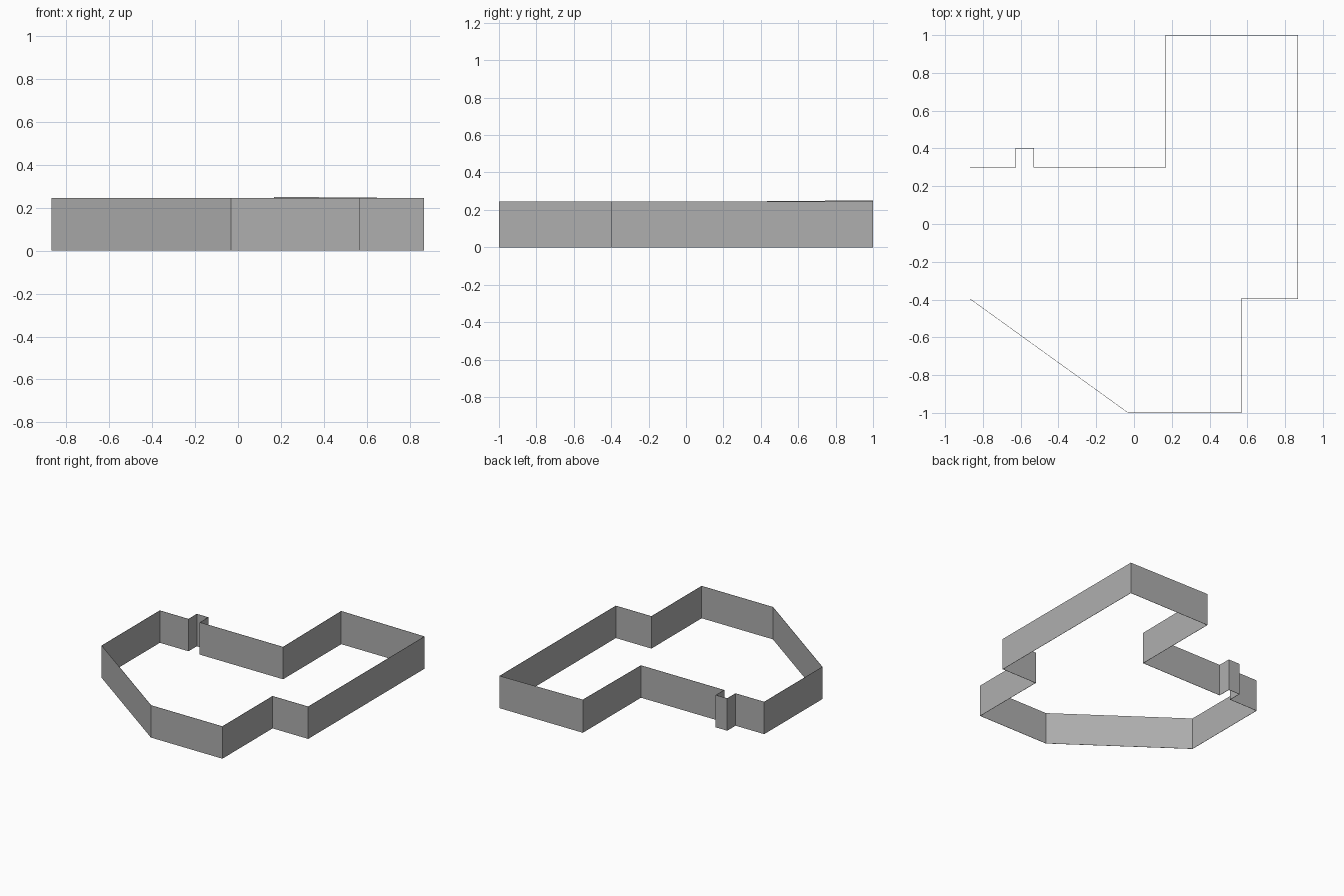
import bpy
import bmesh

if "Cube" in bpy.data.objects:
    bpy.data.objects.remove(bpy.data.objects["Cube"])

HEIGHT = 0.245

# Floor-plan outline, counter-clockwise from the front
outline = [
    (-0.032, -1.0), (0.569, -1.0), (0.569, -0.397), (0.868, -0.397),
    (0.868, 1.0), (0.167, 1.0), (0.167, 0.302), (-0.53, 0.302),
    (-0.53, 0.402), (-0.628, 0.402), (-0.628, 0.302), (-0.869, 0.302),
    (-0.869, -0.397),
]
RAISED = 5  # back corner whose rim sits slightly higher

# Perimeter wall, open at top and bottom
bm = bmesh.new()
low = [bm.verts.new((x, y, 0)) for x, y in outline]
top = [bm.verts.new((x, y, HEIGHT + (0.006 if i == RAISED else 0)))
       for i, (x, y) in enumerate(outline)]
n = len(outline)
for i in range(n):
    j = (i + 1) % n
    bm.faces.new((low[i], low[j], top[j], top[i]))

mesh = bpy.data.meshes.new("perimeter_wall")
bm.to_mesh(mesh)
bm.free()
wall = bpy.data.objects.new("perimeter_wall", mesh)
bpy.context.collection.objects.link(wall)

# Paper-thin wall thickness, grown inwards
thin = wall.modifiers.new("thickness", 'SOLIDIFY')
thin.thickness = 0.002
thin.offset = -1
thin.use_even_offset = True

# Dark grey wall
grey = bpy.data.materials.new("dark_grey")
grey.diffuse_color = (0.43, 0.43, 0.43, 1)
grey.use_nodes = True
grey.node_tree.nodes["Principled BSDF"].inputs["Base Color"].default_value = grey.diffuse_color
mesh.materials.append(grey)
